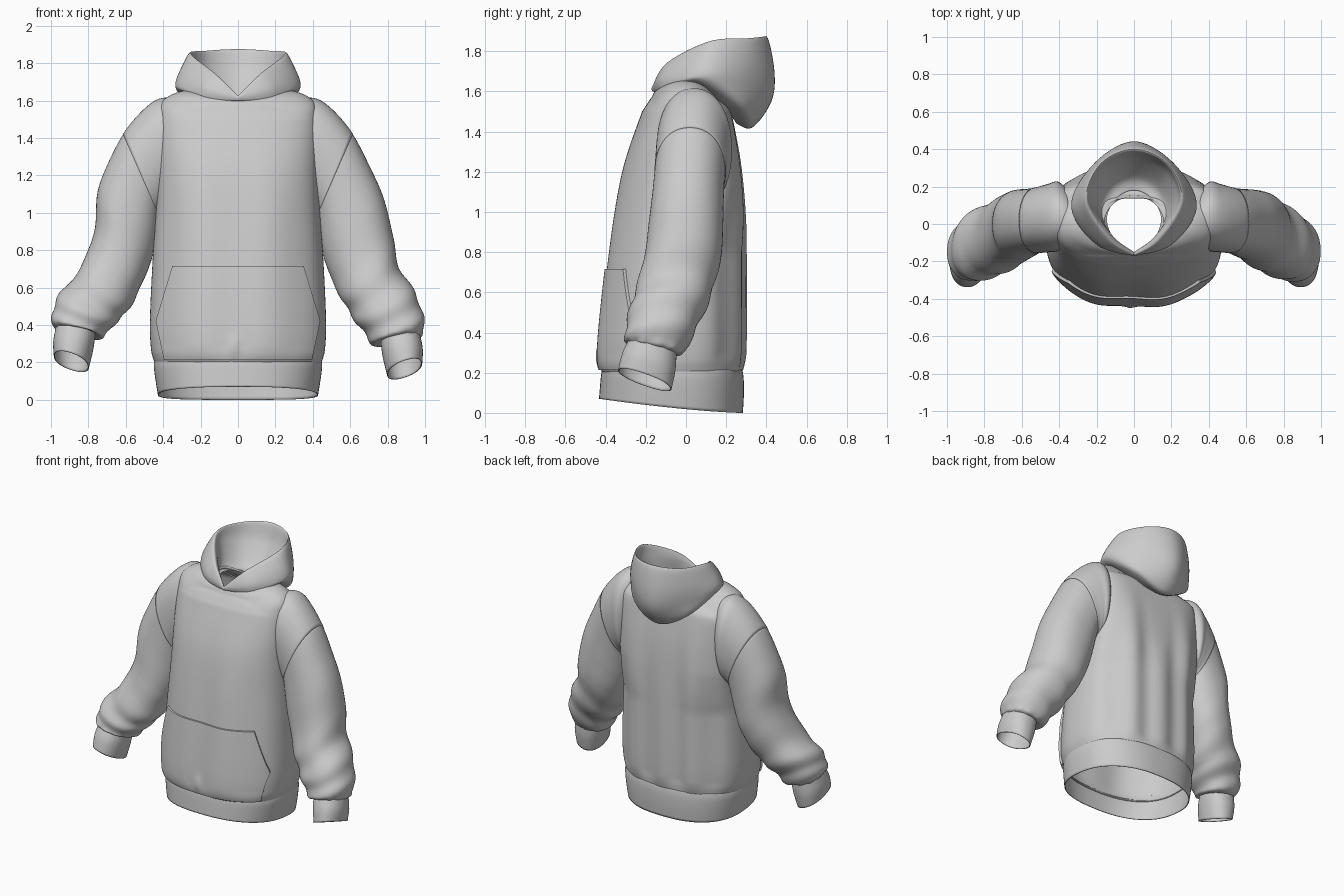
import bpy, math
from math import sin, cos, pi, exp

if "Cube" in bpy.data.objects:
    bpy.data.objects.remove(bpy.data.objects["Cube"])


def catmull(rows, t):
    """Smooth value at t (row units) through a list of equal-length tuples."""
    n = len(rows)
    i = min(int(t), n - 2)
    f = t - i
    pick = lambda k: rows[max(0, min(n - 1, k))]
    return [0.5 * (2 * b + (c - a) * f + (2 * a - 5 * b + 4 * c - d) * f * f
                   + (3 * b - a - 3 * c + d) * f ** 3)
            for a, b, c, d in zip(pick(i - 1), pick(i), pick(i + 1), pick(i + 2))]


def grid_object(name, rings, closed=True, thickness=0.006, keep=None):
    """Mesh from rows of points, optionally closed around, with a cloth thickness."""
    m = len(rings[0])
    verts = [p for r in rings for p in r]
    faces = []
    for i in range(len(rings) - 1):
        for j in range(m if closed else m - 1):
            k = (j + 1) % m
            f = (i * m + j, i * m + k, (i + 1) * m + k, (i + 1) * m + j)
            if keep is None or all(keep(verts[v]) for v in f):
                faces.append(f)
    mesh = bpy.data.meshes.new(name)
    mesh.from_pydata(verts, [], faces)
    mesh.update()
    ob = bpy.data.objects.new(name, mesh)
    bpy.context.collection.objects.link(ob)
    if thickness:
        mod = ob.modifiers.new("cloth", "SOLIDIFY")
        mod.thickness = thickness
        mod.offset = 0
    return ob


def sup(v, n):
    return math.copysign(abs(v) ** (2 / n), v)


def ramp(v):
    return max(0, min(1, v))


# Torso sections: z, half width, front y, back y, squareness
TORSO = [(.195, .44, -.41, .272, 2.4), (.225, .452, -.425, .28, 2.4), (.28, .463, -.43, .285, 2.4),
         (.42, .468, -.422, .288, 2.4), (.72, .455, -.39, .288, 2.4), (1.0, .437, -.352, .283, 2.5),
         (1.2, .43, -.315, .27, 2.6), (1.35, .43, -.27, .25, 2.7), (1.5, .428, -.215, .22, 2.7),
         (1.585, .41, -.185, .18, 2.6), (1.635, .34, -.165, .15, 2.4), (1.652, .25, -.155, .14, 2.2),
         (1.64, .16, -.155, .15, 2)]


def folds(x, z, back):
    """Soft vertical drapes, fading towards the shoulders."""
    w = ramp((1.45 - z) / .5) * ramp((z - .19) / .1)
    return w * (.012 * cos(27 * x) if back else .007 * cos(17 * x + .5))


def torso_ring(t, m=128):
    z, a, yf, yb, n = catmull(TORSO, t)
    ring = []
    for j in range(m):
        u = 2 * pi * j / m
        # the back is squarer across the shoulder blades
        k = n + (1.2 * ramp((z - .8) / .3) * ramp((1.62 - z) / .15) if j < m / 2 else 0)
        x, s = a * sup(cos(u), k), sup(sin(u), k)
        y = (yf + yb) / 2 + (yb - yf) / 2 * s
        y += folds(x, z, s > 0) * min(1, abs(s) * 1.5)
        ring.append((x, y, z - ramp((z - 1.5) / .13) * .06 * min(1, (y / .16) ** 2)))
    return ring


N = 90
grid_object("torso", [torso_ring((len(TORSO) - 1) * i / N) for i in range(N + 1)],
            keep=lambda p: not (abs(p[0]) > .418 and 1.2 < p[2] < 1.54))

# Ribbed hem band, higher at the front than at the back
HEM = [(.212, .445, -.415, .278), (.17, .447, -.42, .284), (.09, .438, -.425, .285), (0, .425, -.43, .28)]
rings = []
for i in range(13):
    z, a, yf, yb = catmull(HEM, 3 * i / 12)
    ring = []
    for j in range(128):
        u = 2 * pi * j / 128
        y = (yf + yb) / 2 + (yb - yf) / 2 * sup(sin(u), 2.4)
        f = max(0, (yb - y) / (yb - yf))
        ring.append((a * sup(cos(u), 2.4), y, z + .07 * f ** 1.4 * (1 - z / .212)))
    rings.append(ring)
grid_object("hem_band", rings)


# Kangaroo pocket laid over the torso front
def torso_front(x, z):
    lo, hi = 0, 8
    for _ in range(30):
        mid = (lo + hi) / 2
        lo, hi = (mid, hi) if catmull(TORSO, mid)[0] < z else (lo, mid)
    _, a, yf, yb, n = catmull(TORSO, lo)
    s = max(0, 1 - abs(x / a) ** n) ** (1 / n)
    return (yf + yb) / 2 - (yb - yf) / 2 * s + folds(x, z, False) * min(1, s * 1.5)


rings = []
R, C = 36, 60
for i in range(R + 1):
    z = .212 + .505 * ramp((i - .9) / (R - 1.8))
    w = .385 + .045 * (z - .212) / .21 if z < .422 else .43 - .09 * (z - .422) / .295
    row = []
    for j in range(C + 1):
        k = max(-1, min(1, 2 * (j - .9) / (C - 1.8) - 1))
        x = w * k
        edge = i in (0, R) or j in (0, C)
        crease = .012 * exp(-((x + .02) / .03) ** 2 - ((z - .29) / .05) ** 2)
        push = .006 if edge else -.014 - crease
        row.append((x + (0 if edge else .012 * k ** 3), torso_front(x, z) + push, z))
    rings.append(row)
grid_object("front_pocket", rings, closed=False, thickness=0)

# Sleeve sections: outer x z, inner x z, centre y, half depth, tilt
ARM = [(.32, 1.60, .35, 1.12, .015, .14, 0), (.41, 1.61, .395, 1.03, .04, .182, 0),
       (.50, 1.55, .41, 1.0, .032, .178, 0), (.61, 1.42, .42, .98, .02, .172, 0),
       (.70, 1.25, .43, .90, .01, .175, 0), (.775, 1.08, .45, .80, .00, .182, 0),
       (.825, .88, .49, .68, -.015, .187, 0), (.86, .705, .55, .55, -.055, .187, 0),
       (.945, .57, .61, .45, -.095, .18, .05), (.985, .46, .67, .37, -.13, .165, .1),
       (.99, .37, .72, .30, -.155, .145, .2), (.965, .335, .765, .31, -.17, .115, .25)]
CUFF = [(.97, .35, .765, .325, -.165, .115, .25), (.985, .27, .775, .24, -.185, .13, .3),
        (.982, .195, .80, .135, -.205, .13, .35)]


def sleeve_rings(rows, t0, t1, steps, side, grow=0, wrinkle=0, m=64):
    rings = []
    for i in range(steps + 1):
        t = t0 + (t1 - t0) * i / steps
        xo, zo, xi, zi, yc, b, tilt = catmull(rows, t)
        if side < 0:
            xo -= .055 * exp(-((zo - .9) / .19) ** 2)
            lift = .04 * ramp((.6 - zo) / .2)
            zo, zi = zo + lift, zi + lift
        cx, cz, dx, dz = (xo + xi) / 2, (zo + zi) / 2, (xo - xi) / 2, (zo - zi) / 2
        k = wrinkle * ramp((t - 6) / 1.5) * ramp((11 - t) / .6)
        ring = []
        for j in range(m):
            u = 2 * pi * j / m
            r = 1 + grow * ramp(t - 1) + k * sin(t * 4 + 2 * cos(u - .8) + side)
            r += .03 * sin(11 * u) * exp(-((t - 10.6) / .5) ** 2) * (wrinkle > 0)
            c, s = r * sup(cos(u), 2.2), r * sup(sin(u), 2.2)
            ring.append((side * (cx + dx * c), yc + b * s, cz + dz * c - tilt * b * s))
        rings.append(ring)
    return rings


for side, label in ((1, "right"), (-1, "left")):
    grid_object(label + "_dropped_shoulder", sleeve_rings(ARM, 0.4, 3.02, 24, side, grow=.01))
    grid_object(label + "_sleeve", sleeve_rings(ARM, 2.98, 11, 80, side, wrinkle=.035))
    grid_object(label + "_cuff", sleeve_rings(CUFF, 0, 2, 10, side))

# Hood: rows run from the outer neck seam, over the rim, down to the inner neck;
# columns run front, front side, side, back side, back
HOOD = [
    [(0, -.15, 1.595), (.13, -.11, 1.59), (.21, .03, 1.625), (.15, .20, 1.50), (0, .25, 1.44)],
    [(0, -.165, 1.60), (.19, -.11, 1.61), (.31, .06, 1.65), (.22, .28, 1.52), (0, .33, 1.42)],
    [(0, -.17, 1.605), (.19, -.115, 1.66), (.335, .09, 1.69), (.23, .30, 1.62), (0, .425, 1.55)],
    [(0, -.172, 1.615), (.165, -.105, 1.71), (.305, .10, 1.77), (.215, .32, 1.74), (0, .44, 1.70)],
    [(0, -.165, 1.625), (.125, -.09, 1.745), (.255, .12, 1.85), (.18, .32, 1.865), (0, .40, 1.875)],
    [(0, -.155, 1.62), (.11, -.07, 1.71), (.23, .12, 1.78), (.17, .28, 1.76), (0, .35, 1.75)],
    [(0, -.15, 1.60), (.12, -.06, 1.64), (.18, .08, 1.65), (.12, .20, 1.62), (0, .25, 1.61)],
    [(0, -.16, 1.58), (.10, -.09, 1.60), (.145, .03, 1.62), (.09, .14, 1.60), (0, .18, 1.58)]]
H = 40
rows = []
for row in HOOD:
    x, y, z = row[3]
    half = [catmull(row + [(-x, y, z)], 4 * j / H) for j in range(H + 1)]
    rows.append(half + [(-x, y, z) for x, y, z in half[H - 1:0:-1]])
rings = [[catmull([r[j] for r in rows], 7 * i / 56) for j in range(2 * H)] for i in range(57)]
grid_object("hood", rings, thickness=0)

# Smooth cloth shading
for ob in bpy.context.collection.objects:
    ob.select_set(True)
    bpy.context.view_layer.objects.active = ob
bpy.ops.object.shade_smooth_by_angle(angle=math.radians(50))
